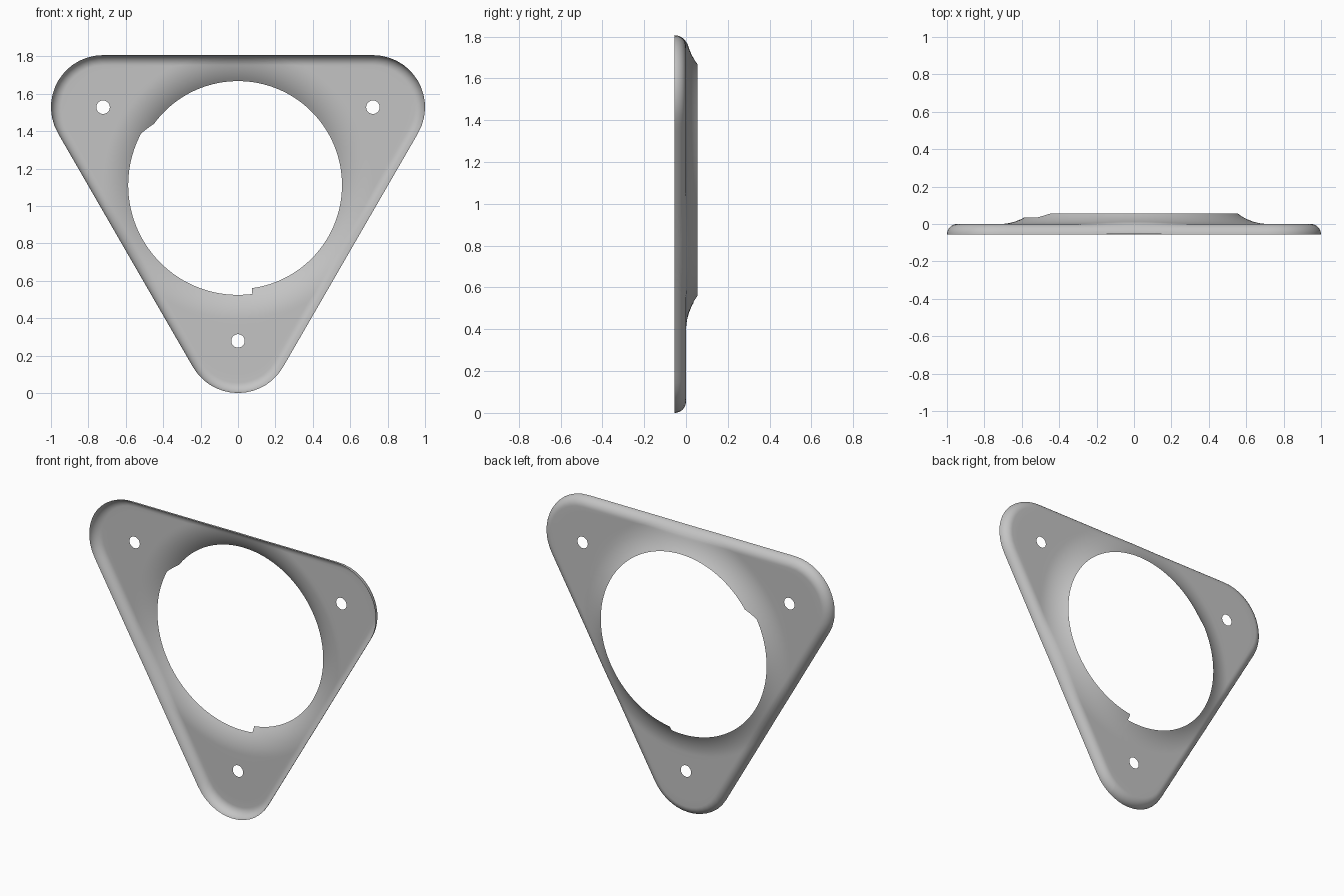
import bpy, bmesh
from math import radians, degrees, cos, sin, tan, atan2, hypot, sqrt, pi
from mathutils import Vector

cube = bpy.data.objects.get("Cube")
if cube:
    bpy.data.objects.remove(cube, do_unlink=True)

ARM = 0.833           # centre to each bolt hole
CORNER = 0.2785       # radius of the rounded corners
CENTRE_Z = ARM + CORNER
LIP = 0.055           # radius of the rolled outer edge
COLLAR = 0.72         # radius where the flared collar starts
BORE, BORE_WIDE = 0.556, 0.587
RISE = 0.055          # height of the collar
BOLT = 0.036
SIXTY = pi / 3


def fold(theta):
    """Angle from the nearest corner, 0 to 60 degrees."""
    return abs((theta - pi / 6 + SIXTY) % (2 * SIXTY) - SIXTY)


def outline(theta, inset):
    """Distance from the centre to the inset rounded triangle."""
    a, r = fold(theta), CORNER - inset
    if a < atan2(r * sin(SIXTY), ARM + r / 2):
        return ARM * cos(a) + sqrt(max(0, r * r - (ARM * sin(a)) ** 2))
    return (ARM / 2 + r) / cos(SIXTY - a)


def edge_distance(r, theta):
    a = fold(theta)
    u, v = r * cos(a) - ARM, r * sin(a)
    if atan2(v, u) < SIXTY:
        return CORNER - hypot(u, v)
    return ARM / 2 + CORNER - r * cos(SIXTY - a)


def bore(deg):
    """Bore radius: a wider sector with one ramped and one abrupt end."""
    if 152 <= deg < 277.6:
        return BORE_WIDE
    if 144 < deg < 152:
        return BORE + (BORE_WIDE - BORE) * (deg - 144) / 8
    return BORE


def depth(x, z):
    """Collar flares backwards, rolled lip curls forwards."""
    r, theta = hypot(x, z), atan2(z, x)
    run = COLLAR - BORE
    flare = (run * run + RISE * RISE) / (2 * RISE)
    y = 0
    if r < COLLAR:
        y += flare - sqrt(flare ** 2 - (COLLAR - r) ** 2)
    d = max(0, edge_distance(r, theta))
    if d < LIP:
        y -= LIP - sqrt(max(0, LIP ** 2 - (LIP - d) ** 2))
    return y


# Flat polar sheet from the bore to the outline
bm = bmesh.new()
angles = sorted([2 * i for i in range(180)] + [277.5, 277.7])
rays = []
for deg in angles:
    t = radians(deg)
    start, flat_end, rim = bore(deg), outline(t, LIP), outline(t, 0)
    radii = [start + (COLLAR - start) * i / 10 for i in range(11)]
    radii += [COLLAR + (flat_end - COLLAR) * i / 7 for i in range(1, 7)]
    radii += [outline(t, LIP * (1 - cos(pi / 2 * i / 10))) for i in range(11)]
    radii = sorted(min(r, rim) for r in radii)
    rays.append([bm.verts.new((r * cos(t), 0, r * sin(t))) for r in radii])
for i, ray in enumerate(rays):
    nxt = rays[(i + 1) % len(rays)]
    for j in range(len(ray) - 1):
        bm.faces.new((ray[j], nxt[j], nxt[j + 1], ray[j + 1]))
bmesh.ops.remove_doubles(bm, verts=bm.verts[:], dist=0.0001)

# Bolt holes near the three corners
for deg in (30, 150, 270):
    c = Vector((ARM * cos(radians(deg)), 0, ARM * sin(radians(deg))))
    near = [f for f in bm.faces
            if any((v.co - c).length < BOLT + 0.015 for v in f.verts)]
    bmesh.ops.delete(bm, geom=near, context='FACES')
    loop = [e for e in bm.edges if e.is_boundary
            and all((v.co - c).length < 0.15 for v in e.verts)]
    ring = [bm.verts.new(c + Vector((BOLT * cos(k * pi / 16), 0, BOLT * sin(k * pi / 16))))
            for k in range(32)]
    loop += [bm.edges.new((ring[k], ring[k - 1])) for k in range(32)]
    bmesh.ops.triangle_fill(bm, use_beauty=True, edges=loop, normal=(0, 1, 0))

# Press the sheet into shape
for v in bm.verts:
    v.co.y = depth(v.co.x, v.co.z)
    v.co.z += CENTRE_Z
bmesh.ops.recalc_face_normals(bm, faces=bm.faces[:])

mesh = bpy.data.meshes.new("mounting_plate")
bm.to_mesh(mesh)
bm.free()
plate = bpy.data.objects.new("mounting_plate", mesh)
bpy.context.collection.objects.link(plate)

grey = bpy.data.materials.new("plain_grey")
grey.use_nodes = True
colour = (0.55, 0.55, 0.55, 1)
grey.diffuse_color = colour
grey.node_tree.nodes["Principled BSDF"].inputs["Base Color"].default_value = colour
mesh.materials.append(grey)

bpy.context.view_layer.objects.active = plate
plate.select_set(True)
bpy.ops.object.shade_smooth_by_angle(angle=radians(40))
